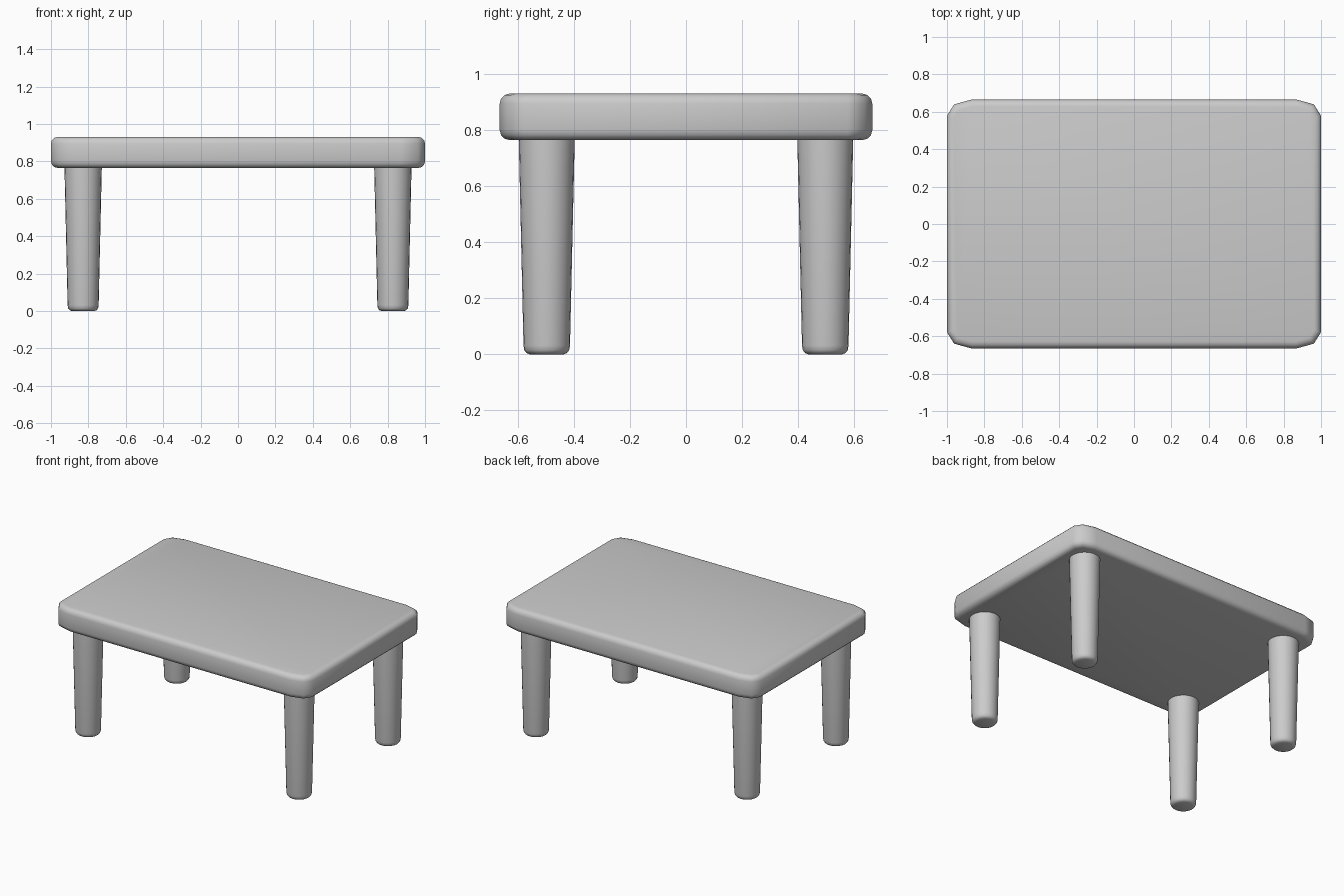
import bpy, bmesh, math
from mathutils import Matrix

if "Cube" in bpy.data.objects:
    bpy.data.objects.remove(bpy.data.objects["Cube"])


def finish(name, bm, angle):
    bmesh.ops.recalc_face_normals(bm, faces=bm.faces[:])
    mesh = bpy.data.meshes.new(name)
    bm.to_mesh(mesh)
    bm.free()
    obj = bpy.data.objects.new(name, mesh)
    bpy.context.collection.objects.link(obj)
    bpy.ops.object.select_all(action='DESELECT')
    obj.select_set(True)
    bpy.context.view_layer.objects.active = obj
    bpy.ops.object.shade_smooth_by_angle(angle=math.radians(angle))
    return obj


# Tabletop: slab with clipped round corners and softened rims
bm = bmesh.new()
bmesh.ops.create_cube(bm, size=2)
upright = [e for e in bm.edges if abs(e.verts[0].co.z - e.verts[1].co.z) > 1]
bmesh.ops.bevel(bm, geom=upright, offset=0.13, segments=2, profile=0.5, affect='EDGES')
bmesh.ops.transform(bm, verts=bm.verts[:],
                    matrix=Matrix.Translation((0, 0, 0.848)) @ Matrix.Diagonal((1, 0.665, 0.083, 1)))
rims = [e for e in bm.edges if abs(e.verts[0].co.z - e.verts[1].co.z) < 0.01]
bmesh.ops.bevel(bm, geom=rims, offset=0.036, segments=3, profile=0.5, affect='EDGES')
finish("tabletop", bm, 60)

# Legs: tapered round posts with a rounded foot
profile = [(0.060, 0.0), (0.072, 0.005), (0.080, 0.015), (0.083, 0.032), (0.100, 0.775)]
SIDES = 24


def leg(name, x, y):
    bm = bmesh.new()
    rings = [[bm.verts.new((x + r * math.cos(2 * math.pi * i / SIDES),
                            y + r * math.sin(2 * math.pi * i / SIDES), z))
              for i in range(SIDES)] for r, z in profile]
    for low, high in zip(rings, rings[1:]):
        for i in range(SIDES):
            j = (i + 1) % SIDES
            bm.faces.new((low[i], low[j], high[j], high[i]))
    bm.faces.new(rings[0])
    bm.faces.new(rings[-1])
    finish(name, bm, 50)


for depth, sy in (("front", -1), ("back", 1)):
    for side, sx in (("left", -1), ("right", 1)):
        leg(f"{depth}_{side}_leg", sx * 0.828, sy * 0.497)
